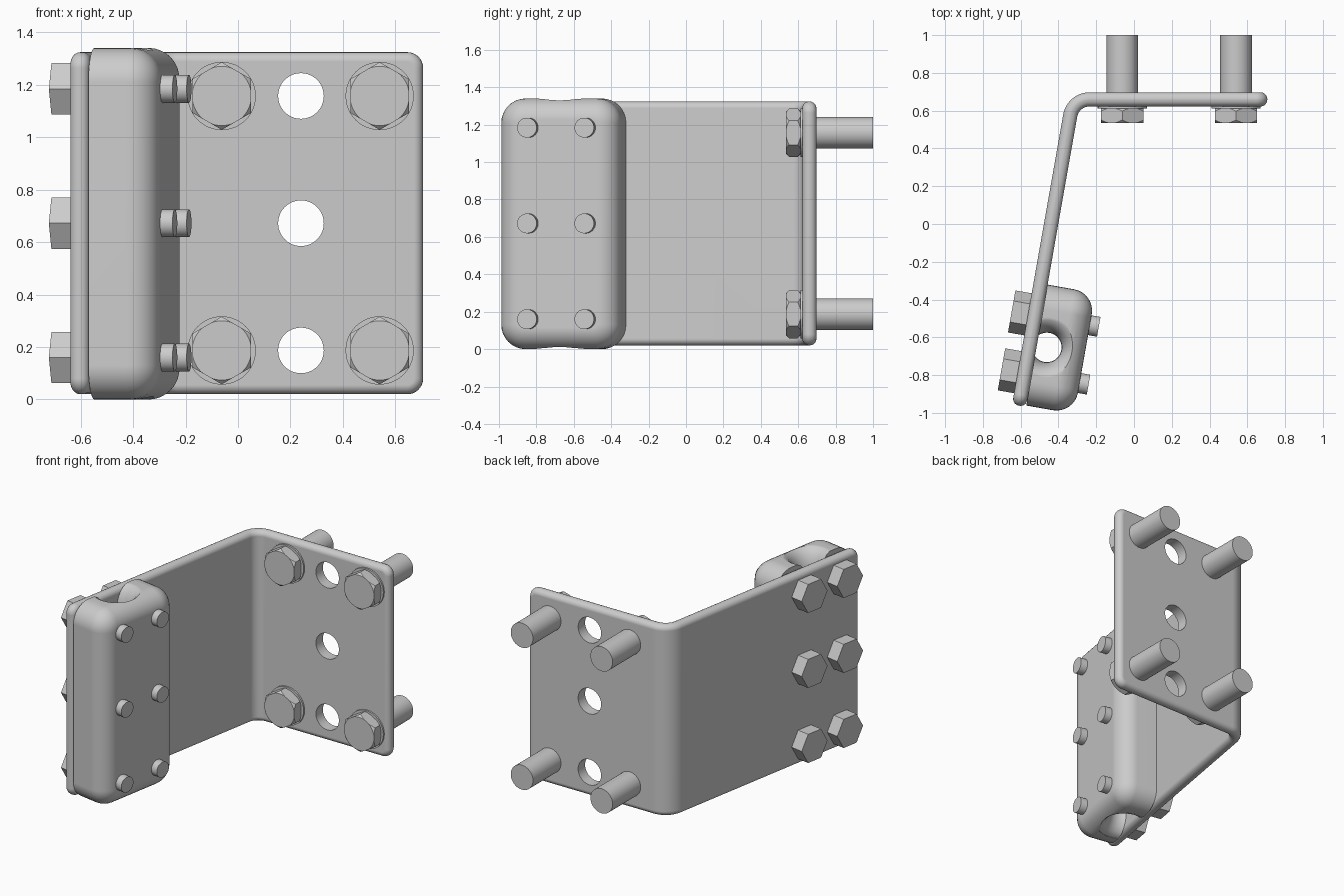
import bpy, bmesh, math
from mathutils import Matrix, Vector

if "Cube" in bpy.data.objects:
    bpy.data.objects.remove(bpy.data.objects["Cube"])

TILT = math.radians(10)
TH = 0.075                                   # plate thickness
ZC = 0.672                                   # mid height
# leg frame: local x = away from leg, local y = along leg, origin at leg tip
LEG = Matrix.Translation((-0.602, -0.925, 0)) @ Matrix.Rotation(-TILT, 4, 'Z')


def make(name, bm):
    bmesh.ops.recalc_face_normals(bm, faces=bm.faces[:])
    me = bpy.data.meshes.new(name)
    bm.to_mesh(me)
    bm.free()
    ob = bpy.data.objects.new(name, me)
    bpy.context.collection.objects.link(ob)
    return ob


def boolean(ob, cutter, op='DIFFERENCE'):
    m = ob.modifiers.new("bool", 'BOOLEAN')
    m.operation, m.object, m.solver = op, cutter, 'EXACT'
    me = bpy.data.meshes.new_from_object(
        ob.evaluated_get(bpy.context.evaluated_depsgraph_get()))
    ob.modifiers.clear()
    ob.data = me
    bpy.data.objects.remove(cutter)


def smooth(ob):
    bpy.ops.object.select_all(action='DESELECT')
    ob.select_set(True)
    bpy.context.view_layer.objects.active = ob
    bpy.ops.object.shade_smooth_by_angle(angle=math.radians(30))
    ob.modifiers.new("normals", 'WEIGHTED_NORMAL').keep_sharp = True


def box(lo, hi):
    bm = bmesh.new()
    bmesh.ops.create_cube(bm, size=1)
    lo, hi = Vector(lo), Vector(hi)
    for v in bm.verts:
        v.co = Vector([a + (c + 0.5) * (b - a) for a, b, c in zip(lo, hi, v.co)])
    return bm


def bevel(bm, edges, w, seg):
    bmesh.ops.bevel(bm, geom=edges, offset=w, segments=seg, profile=0.5, affect='EDGES')


def along_x(bm):
    """Edges running along the thickness axis."""
    return [e for e in bm.edges if abs(e.verts[0].co.x - e.verts[1].co.x) > 1e-4]


def rim(bm, x):
    return [e for e in bm.edges if all(abs(v.co.x - x) < 1e-5 for v in e.verts)]


def cyl(bm, r, a, b, n, spin=0.0):
    """Cylinder along local x from a to b."""
    m = (Matrix.Translation(((a + b) / 2, 0, 0)) @ Matrix.Rotation(math.pi / 2, 4, 'Y')
         @ Matrix.Rotation(spin, 4, 'Z'))
    bmesh.ops.create_cone(bm, cap_ends=True, segments=n, radius1=r, radius2=r,
                          depth=b - a, matrix=m)


# bent plate: flat rounded slab, sliced at the bend, then wrapped round it
R, L1 = 0.104, 1.522
TURN = math.pi / 2 - TILT
ARC = R * TURN
bm = box((-TH / 2, -TH / 2, 0.02), (TH / 2, L1 + ARC + 0.941, 1.324))
bevel(bm, along_x(bm), 0.06, 8)
bevel(bm, rim(bm, TH / 2) + rim(bm, -TH / 2), TH / 2 - 0.002, 5)
for i in range(13):
    bmesh.ops.bisect_plane(bm, geom=bm.verts[:] + bm.edges[:] + bm.faces[:],
                           plane_co=(0, L1 + ARC * i / 12, 0), plane_no=(0, 1, 0))
for v in bm.verts:
    n, s, z = v.co
    if s > L1:
        a = min((s - L1) / R, TURN)
        extra = max(0, s - L1 - ARC)
        p = Vector((R - (R - n) * math.cos(a), L1 + (R - n) * math.sin(a), z))
        v.co = p + extra * Vector((math.sin(a), math.cos(a), 0))
bm.transform(LEG)
plate = make("bent_plate", bm)

# three open holes in the flange
bm = bmesh.new()
for z in (0.187, ZC, 1.157):
    bmesh.ops.create_cone(bm, cap_ends=True, segments=48, radius1=0.087, radius2=0.087, depth=0.4,
                          matrix=Matrix.Translation((0.24, 0.66, z)) @ Matrix.Rotation(math.pi / 2, 4, 'X'))
boolean(plate, make("hole_cutter", bm))
smooth(plate)

# clamp block with rounded outer side
bm = box((TH / 2, -0.03, 0.0), (0.295, 0.62, 1.34))
bevel(bm, along_x(bm), 0.13, 8)
bevel(bm, rim(bm, 0.295), 0.115, 8)
clamp = make("clamp_block", bm)

# bell-mouthed cable groove, lathed
bm = bmesh.new()
half = [(0.078 + 0.09 * (1 - math.cos(t * math.pi / 12)),
         0.52 + 0.15 * math.sin(t * math.pi / 12)) for t in range(7)] + [(0.168, 0.8)]
prof = [(r, ZC - h) for r, h in reversed(half)] + [(r, ZC + h) for r, h in half]
N = 48
rings = [[bm.verts.new((0.091 + r * math.cos(2 * math.pi * k / N),
                        0.292 + r * math.sin(2 * math.pi * k / N), z)) for k in range(N)]
         for r, z in prof]
for a, b in zip(rings, rings[1:]):
    for k in range(N):
        bm.faces.new((a[k], a[(k + 1) % N], b[(k + 1) % N], b[k]))
bm.faces.new(rings[0])
bm.faces.new(rings[-1])
boolean(clamp, make("groove_cutter", bm))
clamp.data.transform(LEG)
smooth(clamp)

# clamp bolts: hex head behind the leg, shank end out of the clamp
for i, u in enumerate((0.136, 0.447)):
    for j, z in enumerate((0.16, ZC, 1.184)):
        bm = bmesh.new()
        cyl(bm, 0.113, -0.125, -TH / 2 + 0.002, 6)
        cyl(bm, 0.053, -0.06, 0.343, 32)
        bm.transform(LEG @ Matrix.Translation((0, u, z)))
        smooth(make(f"clamp_bolt_{i}_{j}", bm))

# flange bolts: chamfered hex head, washer face and long shank
for i, x in enumerate((-0.062, 0.54)):
    for j, z in enumerate((0.187, 1.157)):
        place = Matrix.Translation((x, 0, z)) @ Matrix.Rotation(math.pi / 2, 4, 'Z')
        bm = bmesh.new()
        cyl(bm, 0.129, 0.535, 0.613, 6, math.pi / 2)
        head = make(f"flange_bolt_head_{i}_{j}", bm)
        bm = bmesh.new()
        cyl(bm, 0.13, 0.535, 0.613, 64)
        bevel(bm, rim(bm, 0.535) + rim(bm, 0.613), 0.017, 1)
        boolean(head, make("chamfer_cutter", bm), 'INTERSECT')
        head.data.transform(place)
        smooth(head)
        bm = bmesh.new()
        cyl(bm, 0.13, 0.611, 0.626, 48)
        cyl(bm, 0.084, 0.6, 1.0, 40)
        bm.transform(place)
        smooth(make(f"flange_bolt_shank_{i}_{j}", bm))
